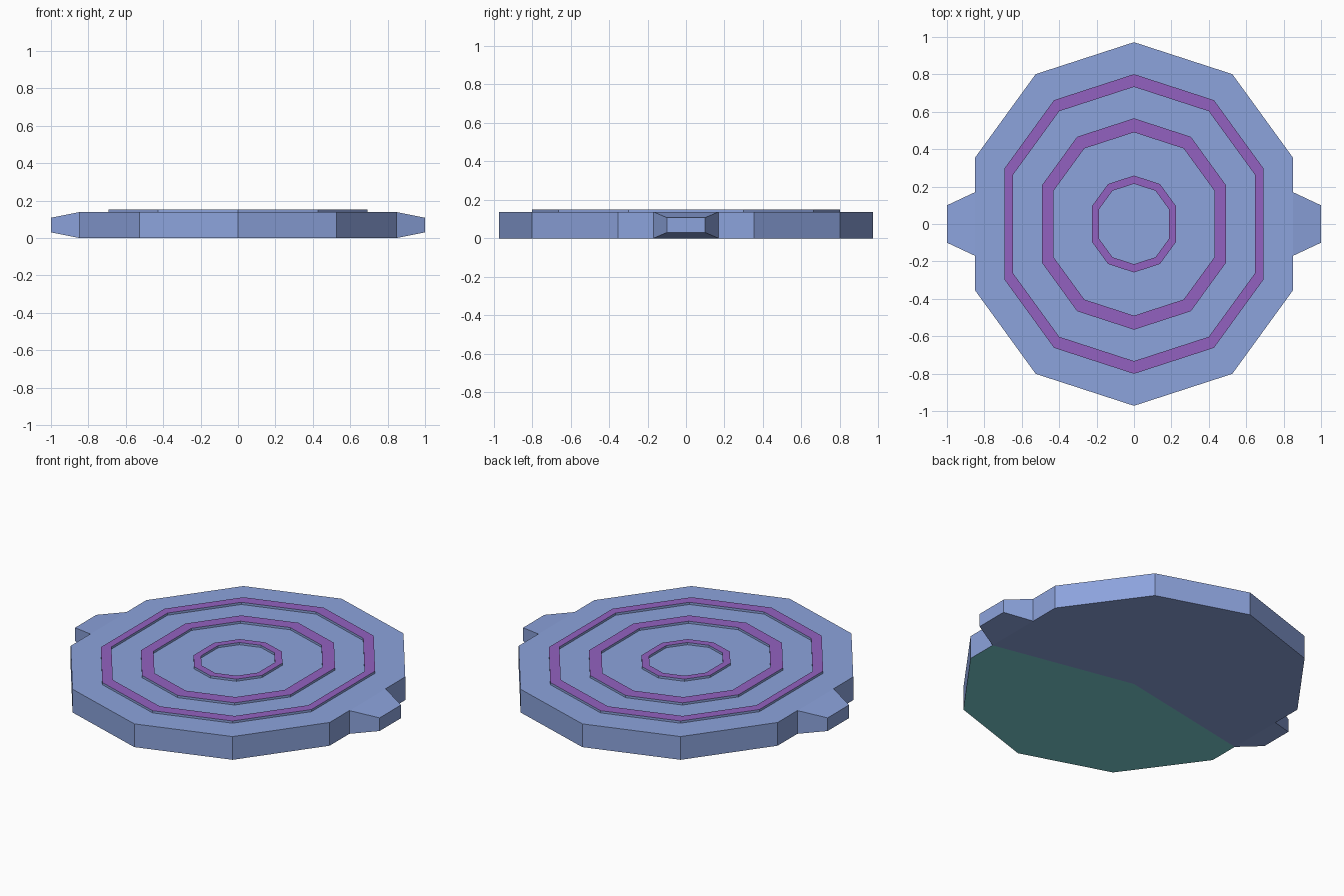
import bpy, bmesh, math

if "Cube" in bpy.data.objects:
    bpy.data.objects.remove(bpy.data.objects["Cube"])

def material(name, rgb):
    m = bpy.data.materials.new(name)
    m.diffuse_color = (*rgb, 1)
    m.use_nodes = True
    m.node_tree.nodes["Principled BSDF"].inputs["Base Color"].default_value = m.diffuse_color
    return m

BLUE = material("soft blue", (0.262, 0.366, 0.716))
PURPLE = material("purple", (0.29, 0.12, 0.53))
TEAL = material("teal", (0.20, 0.63, 0.66))
TOP = 0.138

def decagon(r, shift):
    """Ten-sided outline, its two halves pushed apart along y."""
    pts = []
    for k in range(10):
        a = math.radians(90 + 36 * k)
        y = r * math.sin(a)
        pts.append((r * math.cos(a), y + math.copysign(shift, y)))
    return pts

def finish(bm, name, mats):
    bmesh.ops.recalc_face_normals(bm, faces=bm.faces[:])
    me = bpy.data.meshes.new(name)
    bm.to_mesh(me)
    bm.free()
    for m in mats:
        me.materials.append(m)
    ob = bpy.data.objects.new(name, me)
    bpy.context.collection.objects.link(ob)

# Plate outline, with handle roots added on the left and right sides
outline = decagon(0.894, 0.078)
w = outline[2][0]
outline = outline[:3] + [(w, 0.17), (w, -0.17)] + outline[3:8] + \
    [(-w, -0.17), (-w, 0.17)] + outline[8:]
n = len(outline)

bm = bmesh.new()
low = [bm.verts.new((x, y, 0)) for x, y in outline]
high = [bm.verts.new((x, y, TOP)) for x, y in outline]
bm.faces.new(high)

# Underside in two colours, split between the handles through the centre
centre = bm.verts.new((0, 0, 0))
bm.faces.new([centre] + low[4:11]).material_index = 1
bm.faces.new([centre] + low[10:] + low[:5])

# Side walls, with tapered handles in place of the left and right middle walls
for i in range(n):
    j = (i + 1) % n
    root = [low[i], low[j], high[j], high[i]]
    if i not in (3, 10):
        bm.faces.new(root)
        continue
    tip = [bm.verts.new((math.copysign(1, v.co.x), math.copysign(0.1, v.co.y),
                         0.03 if v.co.z < 0.05 else 0.108)) for v in root]
    bm.faces.new(tip)
    for k in range(4):
        m = (k + 1) % 4
        bm.faces.new([root[k], root[m], tip[m], tip[k]])
finish(bm, "plate", [BLUE, TEAL])

# Raised rings: purple tops, blue walls
rings = [("outer_ring", 0.727, 0.074, 0.68, 0.053),
         ("middle_ring", 0.517, 0.048, 0.452, 0.038),
         ("inner_ring", 0.236, 0.023, 0.196, 0.019)]
for name, ro, so, ri, si in rings:
    bm = bmesh.new()
    loops = [[bm.verts.new((x, y, z)) for x, y in decagon(r, s)]
             for r, s, z in ((ro, so, TOP), (ro, so, 0.151),
                             (ri, si, 0.151), (ri, si, TOP))]
    for k in range(4):
        a, b = loops[k], loops[(k + 1) % 4]
        for i in range(10):
            j = (i + 1) % 10
            f = bm.faces.new([a[i], a[j], b[j], b[i]])
            f.material_index = 1 if k == 1 else 0
    finish(bm, name, [BLUE, PURPLE])
